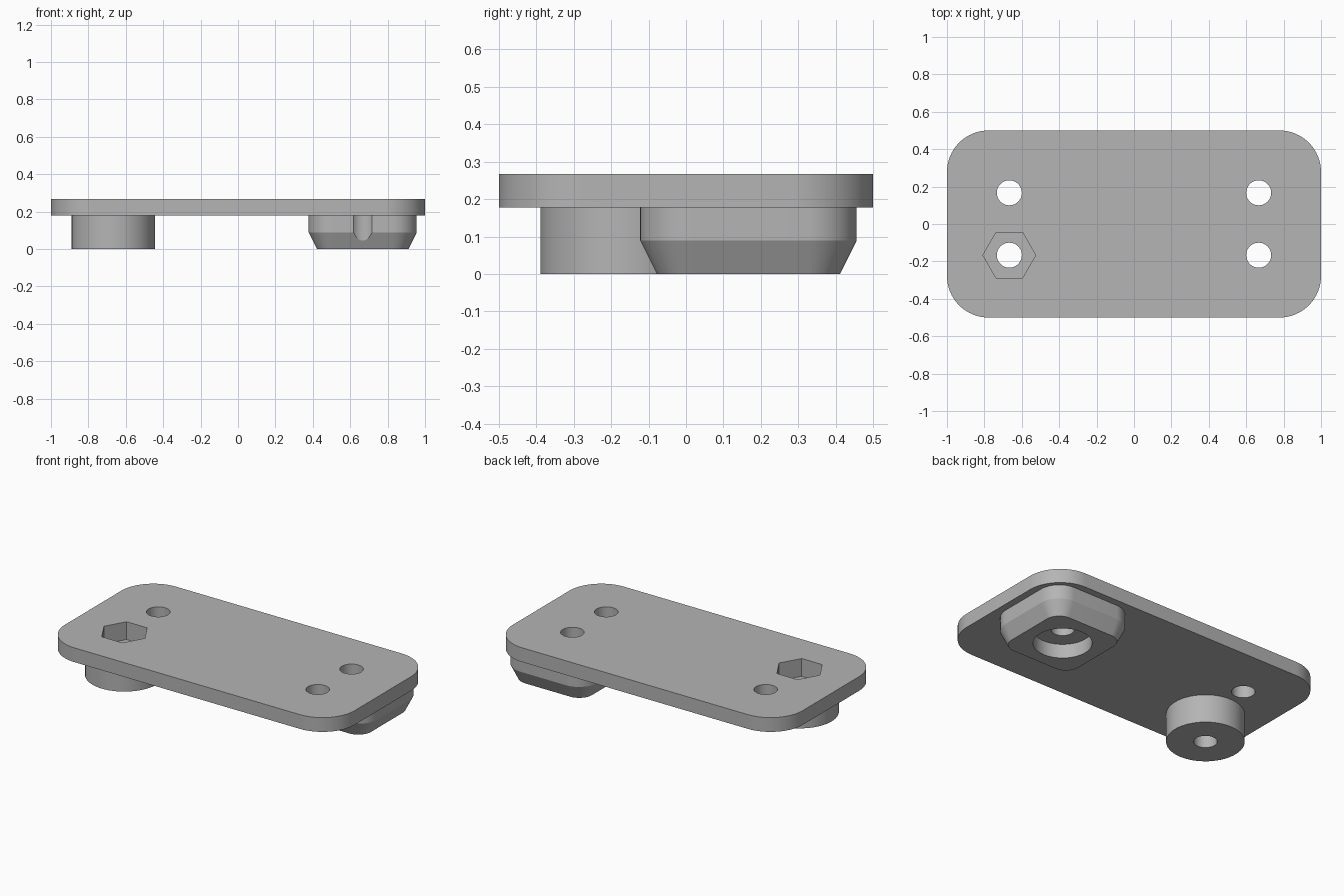
import bpy
import math
from mathutils import Vector

MM = 2 / 90                     # the part is laid out in millimetres
TOP, UNDER = 12, 8              # top and underside of the plate
HX, HY = 30, 7.5                # hole grid

cube = bpy.data.objects.get("Cube")
if cube:
    bpy.data.objects.remove(cube, do_unlink=True)

gray = bpy.data.materials.new("plain_gray")
gray.use_nodes = True
COLOR = (0.46, 0.46, 0.46, 1)
gray.diffuse_color = COLOR
gray.node_tree.nodes["Principled BSDF"].inputs["Base Color"].default_value = COLOR


def rounded(half_x, half_y, radius, steps=16):
    """Outline of a rectangle with round corners."""
    points = []
    for corner, (sx, sy) in enumerate([(1, 1), (-1, 1), (-1, -1), (1, -1)]):
        for i in range(steps + 1):
            a = (corner + i / steps) * math.pi / 2
            points.append((sx * (half_x - radius) + radius * math.cos(a),
                           sy * (half_y - radius) + radius * math.sin(a)))
    return points


def polygon(radius, sides):
    return [(radius * math.cos(i * math.tau / sides), radius * math.sin(i * math.tau / sides))
            for i in range(sides)]


def loft(name, center, sections):
    """Closed solid through matching outlines, given as (z, outline) from below."""
    count = len(sections[0][1])
    verts = [Vector((center[0] + x, center[1] + y, z)) * MM
             for z, outline in sections for x, y in outline]
    faces = [tuple(reversed(range(count))), tuple(range(len(verts) - count, len(verts)))]
    for start in range(0, len(verts) - count, count):
        for i in range(count):
            j = (i + 1) % count
            faces.append((start + i, start + j, start + count + j, start + count + i))
    mesh = bpy.data.meshes.new(name)
    mesh.from_pydata(verts, [], faces)
    mesh.materials.append(gray)
    obj = bpy.data.objects.new(name, mesh)
    bpy.context.collection.objects.link(obj)
    return obj


def prism(name, center, outline, low, high):
    return loft(name, center, [(low, outline), (high, outline)])


# Plate and the two bosses below it
plate = prism("plate", (0, 0), rounded(45, 22.5, 10), UNDER, TOP)
round_boss = prism("round_boss", (-HX, -HY), polygon(10, 64), 0, UNDER)
square_boss = loft("square_boss", (HX, HY), [
    (0, rounded(11, 11, 4)), (4, rounded(13, 13, 6)), (UNDER, rounded(13, 13, 6))])

# Cutters: four through holes, a hexagonal pocket and a round recess
cutters = [prism("hole_cutter", (sx * HX, sy * HY), polygon(3, 48), -1, TOP + 1)
           for sx in (-1, 1) for sy in (-1, 1)]
cutters.append(prism("hex_pocket_cutter", (-HX, -HY), polygon(6.35, 6), 7, TOP + 1))
cutters.append(prism("recess_cutter", (HX, HY), polygon(7.5, 64), -1, 4))
for cutter in cutters:
    cutter.hide_render = True

# Cut each part, then smooth its round walls
for part in (plate, round_boss, square_boss):
    bpy.ops.object.select_all(action="DESELECT")
    part.select_set(True)
    bpy.context.view_layer.objects.active = part
    for cutter in cutters:
        cut = part.modifiers.new("cut", "BOOLEAN")
        cut.operation = "DIFFERENCE"
        cut.solver = "EXACT"
        cut.object = cutter
        bpy.ops.object.modifier_apply(modifier=cut.name)
    bpy.ops.object.shade_smooth_by_angle(angle=math.radians(25))

for cutter in cutters:
    bpy.data.objects.remove(cutter, do_unlink=True)
